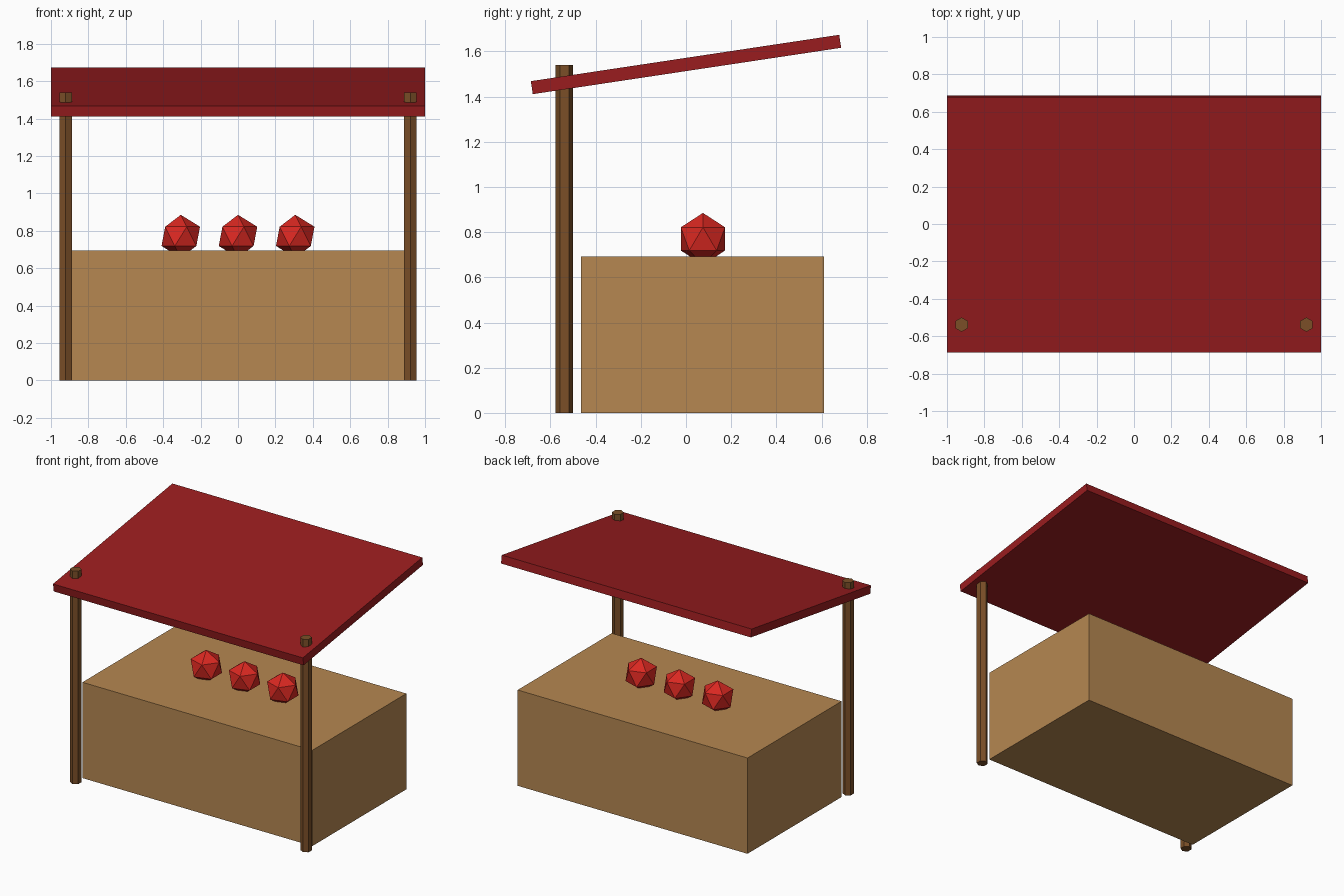
import bpy
import math

if "Cube" in bpy.data.objects:
    bpy.data.objects.remove(bpy.data.objects["Cube"])


def material(name, srgb):
    mat = bpy.data.materials.new(name)
    mat.diffuse_color = [(c / 255) ** 2.2 for c in srgb] + [1.0]
    mat.use_nodes = True
    mat.node_tree.nodes["Principled BSDF"].inputs["Base Color"].default_value = mat.diffuse_color
    return mat


def finish(name, mat):
    obj = bpy.context.object
    obj.name = name
    obj.data.materials.append(mat)
    return obj


def box(name, size, loc, mat, tilt=0.0):
    bpy.ops.mesh.primitive_cube_add(size=1, location=loc, rotation=(tilt, 0, 0))
    bpy.context.object.scale = size
    return finish(name, mat)


wood = material("counter_wood", (180, 134, 82))
post_wood = material("post_wood", (122, 80, 44))
cloth = material("roof_red", (152, 34, 36))
fruit_red = material("fruit_red", (216, 44, 38))

# Solid counter
box("counter", (1.84, 1.075, 0.693), (0, 0.073, 0.3465), wood)

# Tilted roof slab, rising to the back
box("roof", (2.0, 1.38, 0.058), (0, 0, 1.542), cloth, math.radians(8.55))

# Two hexagonal front posts poking through the roof
for side, x in (("left", -0.922), ("right", 0.922)):
    bpy.ops.mesh.primitive_cylinder_add(
        vertices=6, radius=0.0385, depth=1.54, location=(x, -0.538, 0.77))
    finish(f"{side}_post", post_wood)

# Row of faceted fruit, slightly sunk into the counter top
for i in range(3):
    bpy.ops.mesh.primitive_ico_sphere_add(
        subdivisions=1, radius=0.115, location=((i - 1) * 0.306, 0.075, 0.77))
    finish(f"fruit_{i + 1}", fruit_red)
